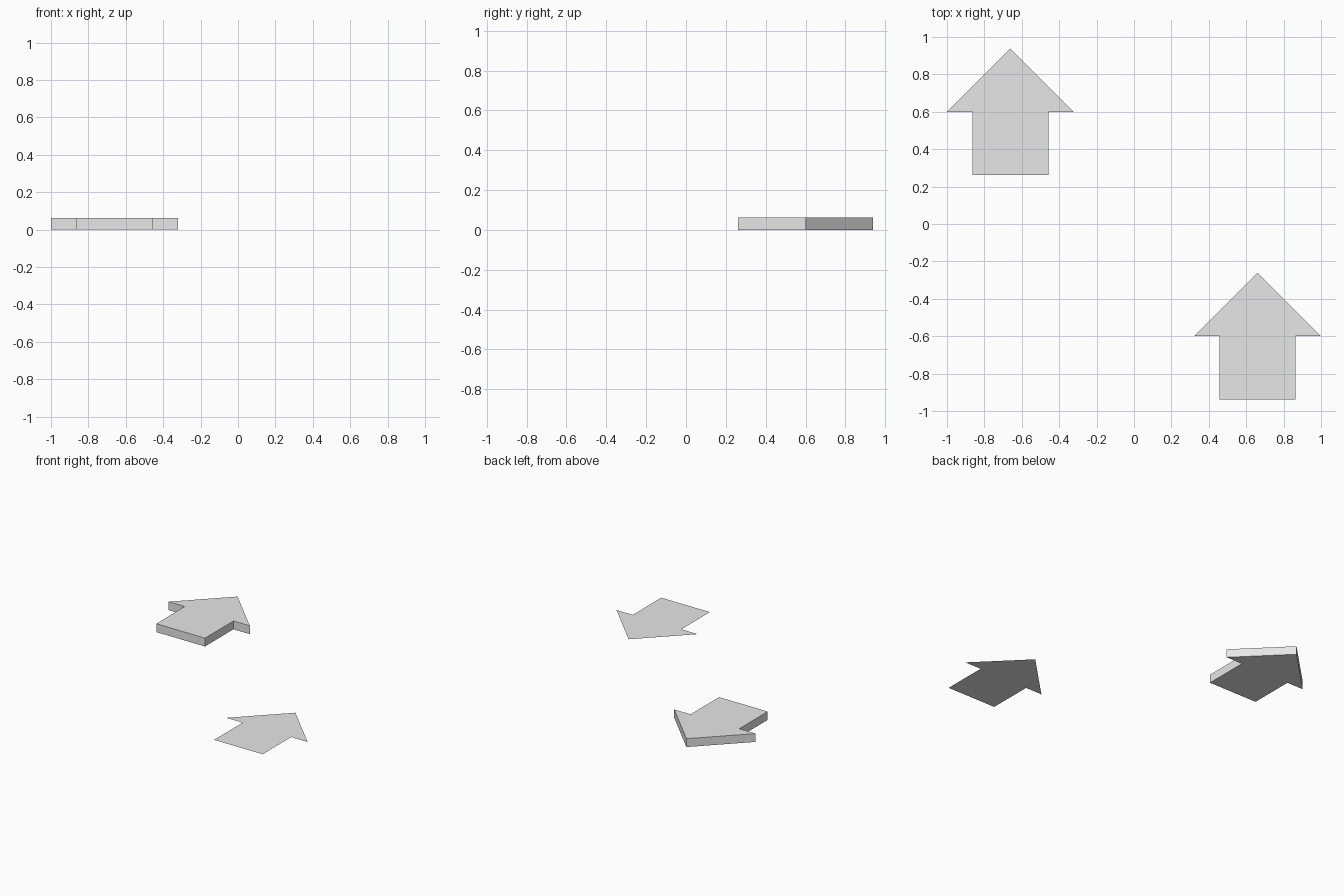
import bpy
import bmesh

cube = bpy.data.objects.get("Cube")
if cube:
    bpy.data.objects.remove(cube, do_unlink=True)

THICKNESS = 0.063

# Single plain grey finish
grey = bpy.data.materials.new("light_grey")
grey.use_nodes = True
colour = (0.8, 0.8, 0.8, 1)
grey.diffuse_color = colour
grey.node_tree.nodes["Principled BSDF"].inputs["Base Color"].default_value = colour

# Arrow outline, right half from the tail to the tip, then mirrored
half = [(0.203, -0.339), (0.203, 0), (0.339, 0)]
outline = half + [(0, 0.339)] + [(-x, y) for x, y in reversed(half)]


def arrow(name, x, y, thickness=0):
    """Flat arrow pointing to +y, extruded upwards if it has a thickness."""
    bm = bmesh.new()
    face = bm.faces.new([bm.verts.new((px, py, 0)) for px, py in outline])
    if thickness:
        extruded = bmesh.ops.extrude_face_region(bm, geom=[face], use_keep_orig=True)
        top = [v for v in extruded["geom"] if isinstance(v, bmesh.types.BMVert)]
        bmesh.ops.translate(bm, verts=top, vec=(0, 0, thickness))
        bmesh.ops.recalc_face_normals(bm, faces=bm.faces[:])
    mesh = bpy.data.meshes.new(name)
    bm.to_mesh(mesh)
    bm.free()
    mesh.materials.append(grey)
    obj = bpy.data.objects.new(name, mesh)
    obj.location = (x, y, 0)
    bpy.context.collection.objects.link(obj)


# Solid arrow at the back, paper-thin arrow at the front
arrow("solid_arrow", -0.661, 0.6, THICKNESS)
arrow("flat_arrow", 0.661, -0.6)
